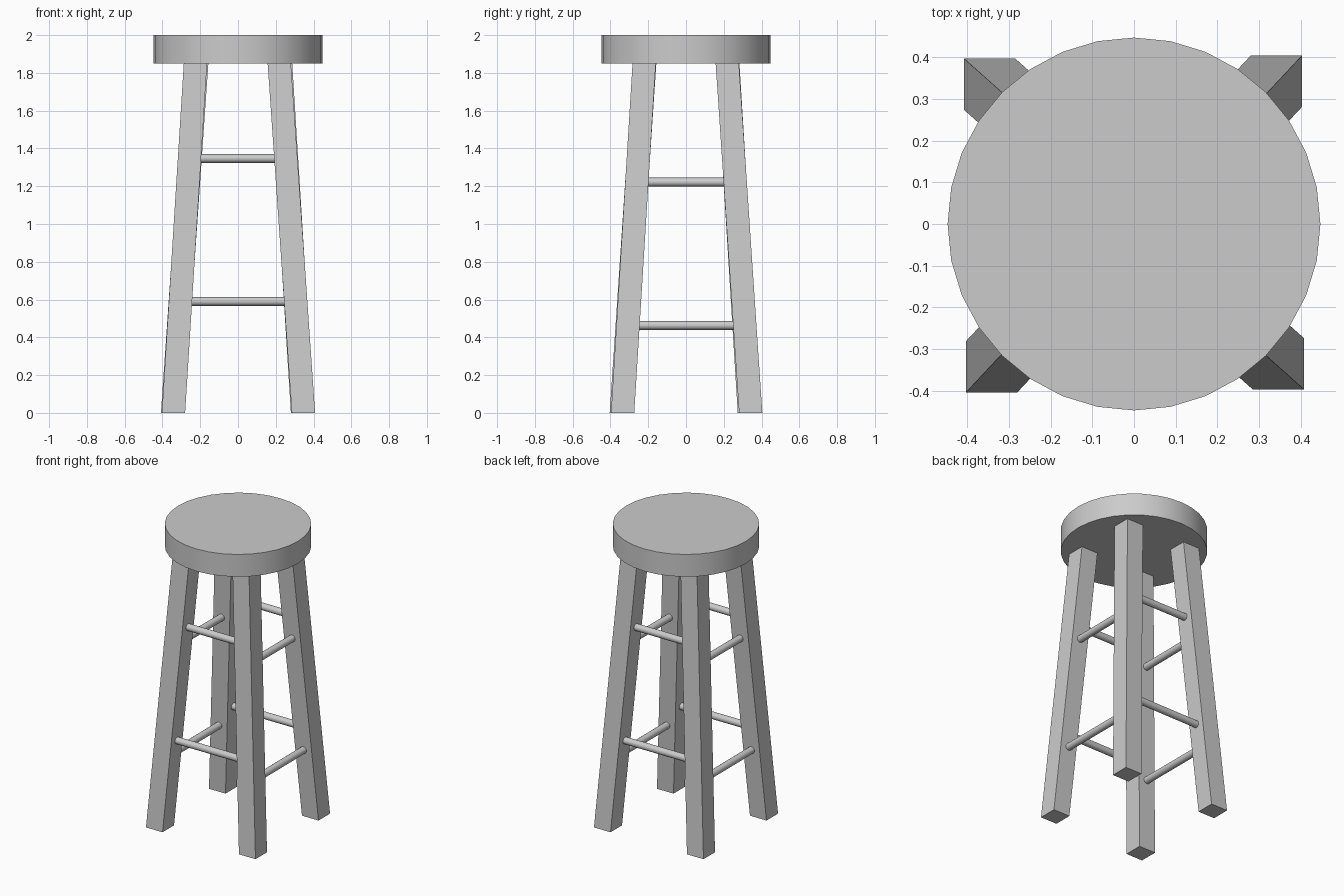
import bpy, bmesh, math
from mathutils import Vector

cube = bpy.data.objects.get("Cube")
if cube:
    bpy.data.objects.remove(cube, do_unlink=True)

# One plain grey for the whole stool
grey = bpy.data.materials.new("light_grey")
grey.use_nodes = True
colour = (0.6, 0.6, 0.6, 1)
grey.diffuse_color = colour
grey.node_tree.nodes["Principled BSDF"].inputs["Base Color"].default_value = colour

SEAT_BOTTOM = 1.85
LEG_WIDTH = 0.123
RUNG_RADIUS = 0.023


def finish(obj, name, smooth=False):
    obj.name = name
    obj.data.materials.append(grey)
    if smooth:
        bpy.ops.object.shade_smooth_by_angle(angle=math.radians(35))


# Leg centre line: outer corners at floor and seat, splayed outwards
LEGS = {
    "back_left": ((1, 1), (0.403, 0.404), (0.287, 0.28)),
    "front_left": ((1, -1), (0.408, 0.397), (0.28, 0.283)),
    "front_right": ((-1, -1), (0.403, 0.404), (0.287, 0.28)),
    "back_right": ((-1, 1), (0.408, 0.397), (0.28, 0.283)),
}


def leg_centre(name, z):
    signs, foot, top = LEGS[name]
    t = z / SEAT_BOTTOM
    x, y = (s * (f + (u - f) * t - LEG_WIDTH / 2)
            for s, f, u in zip(signs, foot, top))
    return Vector((x, y, z))


# Round seat
bpy.ops.mesh.primitive_cylinder_add(vertices=32, radius=0.447, depth=2 - SEAT_BOTTOM,
                                    location=(0, 0, (2 + SEAT_BOTTOM) / 2))
finish(bpy.context.object, "seat", smooth=True)

# Square legs, sheared so that the feet stay level
for name in LEGS:
    bm = bmesh.new()
    bmesh.ops.create_cube(bm, size=1)
    for v in bm.verts:
        centre = leg_centre(name, SEAT_BOTTOM if v.co.z > 0 else 0)
        v.co = centre + Vector((v.co.x, v.co.y, 0)) * LEG_WIDTH
    mesh = bpy.data.meshes.new(name + "_leg")
    bm.to_mesh(mesh)
    bm.free()
    leg = bpy.data.objects.new(name + "_leg", mesh)
    bpy.context.collection.objects.link(leg)
    finish(leg, name + "_leg")


# Round rungs between neighbouring legs
def rung(name, leg_a, leg_b, z):
    a, b = leg_centre(leg_a, z), leg_centre(leg_b, z)
    bpy.ops.mesh.primitive_cylinder_add(vertices=16, radius=RUNG_RADIUS,
                                        depth=(b - a).length, location=(a + b) / 2)
    obj = bpy.context.object
    obj.rotation_euler = (b - a).to_track_quat('Z', 'Y').to_euler()
    finish(obj, name, smooth=True)


for level, cross_z, side_z in (("lower", 0.59, 0.463), ("upper", 1.347, 1.222)):
    for end in ("front", "back"):
        rung(f"{end}_{level}_rung", end + "_left", end + "_right", cross_z)
    for side in ("left", "right"):
        rung(f"{side}_{level}_rung", "front_" + side, "back_" + side, side_z)
